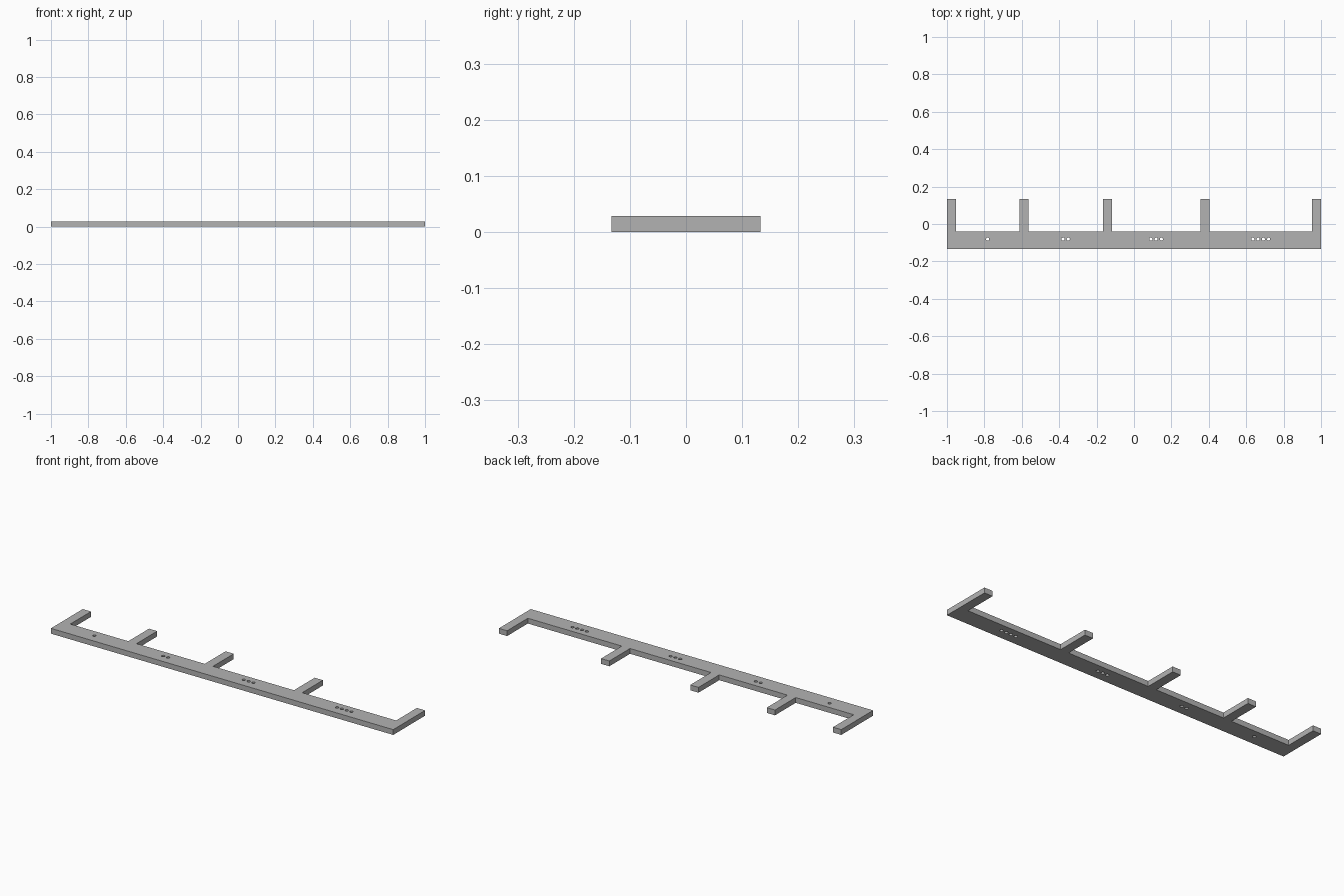
import bpy, bmesh, math

if "Cube" in bpy.data.objects:
    bpy.data.objects.remove(bpy.data.objects["Cube"])

HEIGHT = 0.028
BACK, FRONT, BAR_TOP = 0.133, -0.133, -0.04
TOOTH = 0.048
HOLE_Y, HOLE_R, HOLE_STEP = -0.081, 0.0085, 0.028
teeth = [-1.0, -0.613, -0.166, 0.355, 1.0 - TOOTH]   # left edges

# Comb outline: straight bar with five teeth at the back
outline = [(-1, FRONT), (1, FRONT)]
for x in reversed(teeth):
    outline += [(x + TOOTH, BAR_TOP), (x + TOOTH, BACK), (x, BACK), (x, BAR_TOP)]
# Outer teeth run flush with the bar ends
outline = [p for p in outline if not (abs(p[0]) > 0.999 and p[1] == BAR_TOP)]

curve = bpy.data.curves.new("comb_profile", 'CURVE')
curve.dimensions = '2D'
curve.fill_mode = 'BOTH'
curve.extrude = HEIGHT / 2


def add_loop(points):
    s = curve.splines.new('POLY')
    s.points.add(len(points) - 1)
    for p, (x, y) in zip(s.points, points):
        p.co = (x, y, 0, 1)
    s.use_cyclic_u = True


add_loop(outline)

# Counting holes: one to four, centred in each gap
for n, (a, b) in enumerate(zip(teeth, teeth[1:]), start=1):
    mid = (a + TOOTH + b) / 2
    for i in range(n):
        cx = mid + (i - (n - 1) / 2) * HOLE_STEP
        add_loop([(cx + HOLE_R * math.cos(t * math.tau / 24),
                   HOLE_Y + HOLE_R * math.sin(t * math.tau / 24)) for t in range(24)])

# Turn the filled profile into a solid mesh
temp = bpy.data.objects.new("profile_helper", curve)
bpy.context.collection.objects.link(temp)
mesh = bpy.data.meshes.new_from_object(temp.evaluated_get(bpy.context.evaluated_depsgraph_get()))
bpy.data.objects.remove(temp)
bm = bmesh.new()
bm.from_mesh(mesh)
bmesh.ops.remove_doubles(bm, verts=bm.verts, dist=1e-5)
bmesh.ops.translate(bm, verts=bm.verts, vec=(0, 0, HEIGHT / 2))
bmesh.ops.recalc_face_normals(bm, faces=bm.faces)
bm.to_mesh(mesh)
bm.free()

grey = bpy.data.materials.new("plain grey")
grey.diffuse_color = (0.45, 0.45, 0.45, 1)
grey.use_nodes = True
grey.node_tree.nodes["Principled BSDF"].inputs["Base Color"].default_value = grey.diffuse_color
mesh.materials.clear()
mesh.materials.append(grey)
comb = bpy.data.objects.new("toothed_gauge_bar", mesh)
bpy.context.collection.objects.link(comb)
bpy.context.view_layer.objects.active = comb
comb.select_set(True)
bpy.ops.object.shade_smooth_by_angle(angle=math.radians(30))
